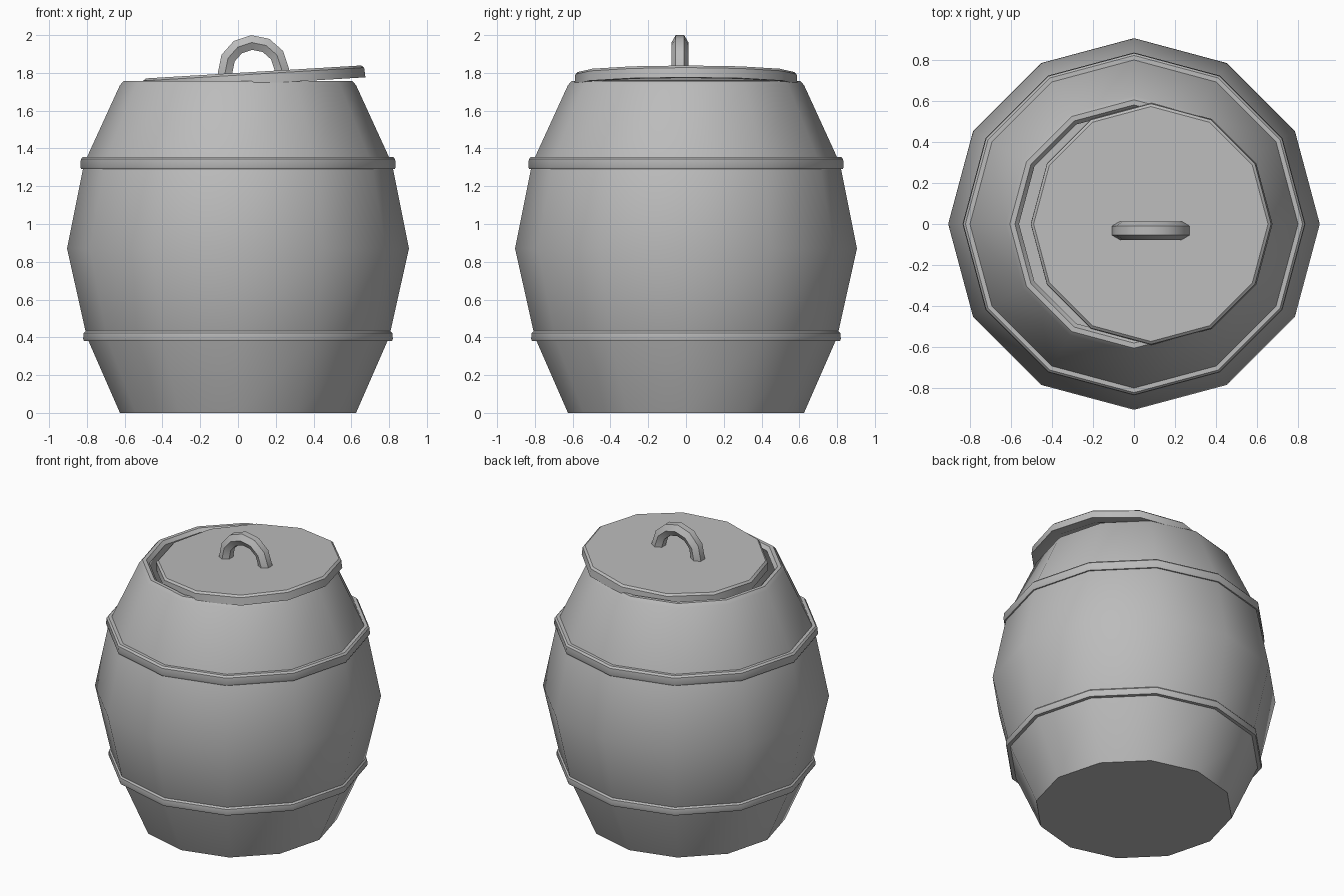
import bpy
import bmesh
from math import cos, sin, pi, radians
from mathutils import Matrix, Vector

SIDES = 12

cube = bpy.data.objects.get("Cube")
if cube:
    bpy.data.objects.remove(cube, do_unlink=True)

grey = bpy.data.materials.new("plain grey")
grey.use_nodes = True
grey.diffuse_color = (0.5, 0.5, 0.5, 1)
grey.node_tree.nodes["Principled BSDF"].inputs["Base Color"].default_value = grey.diffuse_color


def skin(name, rings, closed=False, matrix=None):
    """Bridge equal rings of points; cap both ends unless the rings close on themselves."""
    bm = bmesh.new()
    loops = [[bm.verts.new(p) for p in ring] for ring in rings]
    pairs = list(zip(loops, loops[1:]))
    if closed:
        pairs.append((loops[-1], loops[0]))
    else:
        bm.faces.new(loops[0])
        bm.faces.new(loops[-1])
    for a, b in pairs:
        for i in range(len(a)):
            j = (i + 1) % len(a)
            bm.faces.new((a[i], a[j], b[j], b[i]))
    bmesh.ops.recalc_face_normals(bm, faces=bm.faces)
    mesh = bpy.data.meshes.new(name)
    bm.to_mesh(mesh)
    bm.free()
    mesh.materials.append(grey)
    obj = bpy.data.objects.new(name, mesh)
    bpy.context.collection.objects.link(obj)
    if matrix:
        obj.matrix_world = matrix
    bpy.ops.object.select_all(action='DESELECT')
    obj.select_set(True)
    bpy.context.view_layer.objects.active = obj
    bpy.ops.object.shade_smooth_by_angle(angle=radians(35))
    return obj


def lathe(name, profile, closed=False, matrix=None):
    """Turn a (radius, height) profile around z."""
    turns = [2 * pi * i / SIDES for i in range(SIDES)]
    rings = [[(r * cos(t), r * sin(t), z) for t in turns] for r, z in profile]
    return skin(name, rings, closed, matrix)


# Hollow barrel: outer wall, rounded rim, inner wall and floor
lathe("barrel_body", [
    (0.625, 0), (0.80, 0.40), (0.905, 0.87), (0.815, 1.32),
    (0.625, 1.735), (0.605, 1.757), (0.58, 1.757), (0.56, 1.735),
    (0.75, 1.32), (0.84, 0.87), (0.74, 0.40), (0.58, 0.06)])

# Hoops with a chamfered upper edge
for name, radius, low, high in (("lower_hoop", 0.82, 0.38, 0.435),
                                ("upper_hoop", 0.835, 1.29, 1.355)):
    lathe(name, [(radius - 0.06, low), (radius - 0.005, low), (radius, low + 0.012),
                 (radius - 0.003, high - 0.012), (radius - 0.014, high),
                 (radius - 0.06, high)], closed=True)

# Lid pushed to one side and tipped on the rim
tilt = Matrix.Translation((0.082, 0, 1.805)) @ Matrix.Rotation(-0.06, 4, 'Y')
lathe("lid", [(0.50, -0.05), (0.53, -0.064), (0.59, -0.064),
              (0.586, -0.012), (0.572, 0)], matrix=tilt)

# Arched handle with a six-sided section
arc = [(pi * i / 6) for i in range(7)]
path = [(Vector((0.15 * cos(a), 0, 0.006 + 0.15 * sin(a))),
         Vector((cos(a), 0, sin(a)))) for a in arc]
foot = Vector((0, 0, -0.035))
path = [(path[0][0] + foot, path[0][1])] + path + [(path[-1][0] + foot, path[-1][1])]
section = [(0.045 * cos(pi * k / 3), 0.045 * sin(pi * k / 3)) for k in range(6)]
skin("lid_handle",
     [[p + out * v + Vector((0, u, 0)) for u, v in section] for p, out in path],
     matrix=tilt @ Matrix.Translation((0, -0.032, 0)))
